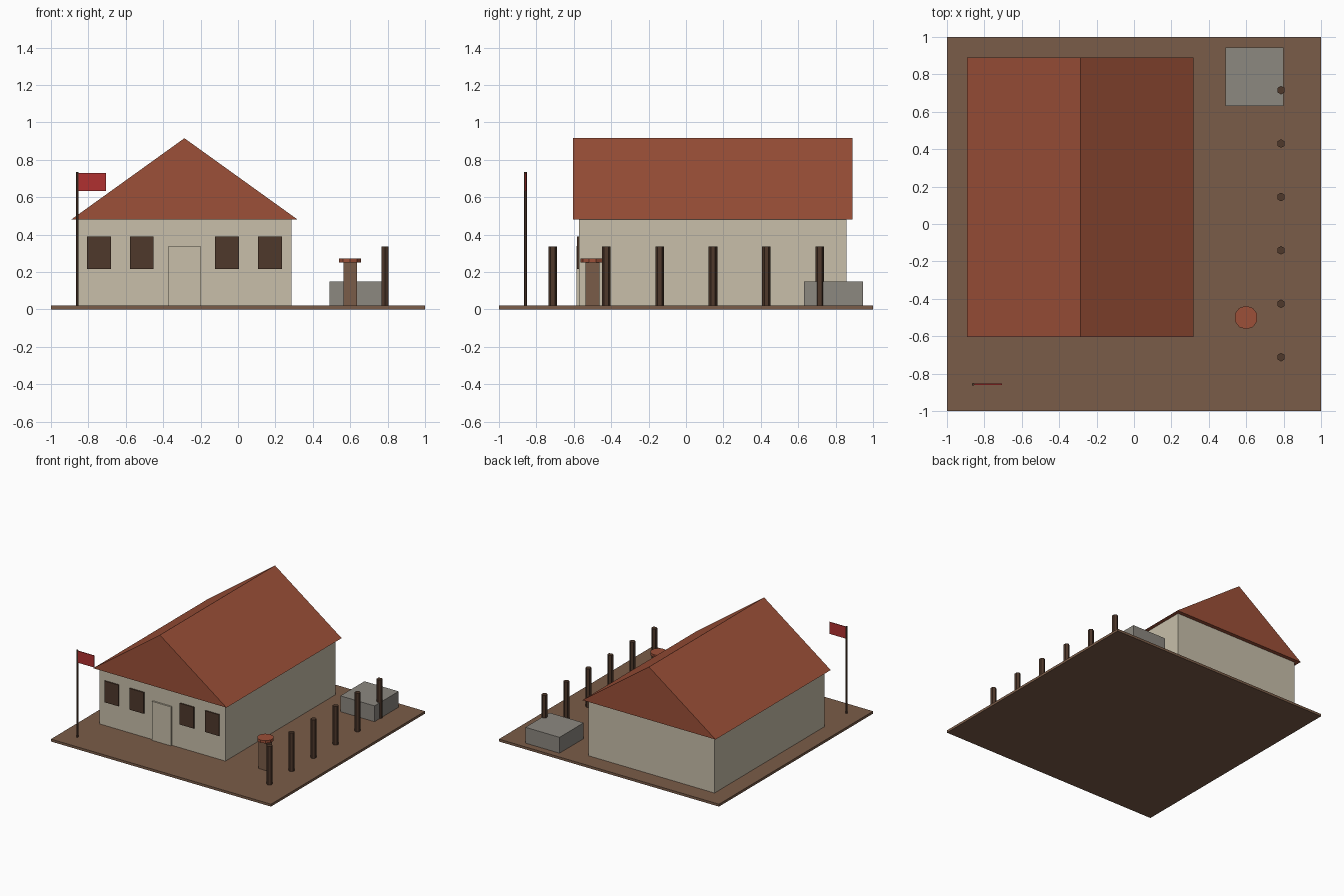
import bpy
import bmesh
from mathutils import Matrix, Vector

cube = bpy.data.objects.get("Cube")
if cube:
    bpy.data.objects.remove(cube, do_unlink=True)


def material(name, hex_code):
    """Flat material from an sRGB hex code, stored as linear values."""
    srgb = [int(hex_code[i:i + 2], 16) / 255 for i in (0, 2, 4)]
    linear = [c / 12.92 if c <= 0.04045 else ((c + 0.055) / 1.055) ** 2.4 for c in srgb]
    mat = bpy.data.materials.new(name)
    mat.use_nodes = True
    mat.diffuse_color = (*linear, 1)
    bsdf = next(n for n in mat.node_tree.nodes if n.type == "BSDF_PRINCIPLED")
    bsdf.inputs["Base Color"].default_value = (*linear, 1)
    bsdf.inputs["Roughness"].default_value = 0.9
    return mat


EARTH = material("earth_brown", "7A5C48")
PLASTER = material("cream_plaster", "C8BFAA")
TILE = material("terracotta", "9C5038")
WOOD = material("dark_wood", "4E382B")
STONE = material("grey_stone", "8C8880")
RED = material("flag_red", "B03030")


def finish(name, bm, mat):
    bmesh.ops.recalc_face_normals(bm, faces=bm.faces)
    mesh = bpy.data.meshes.new(name)
    bm.to_mesh(mesh)
    bm.free()
    mesh.materials.append(mat)
    obj = bpy.data.objects.new(name, mesh)
    bpy.context.collection.objects.link(obj)
    return obj


def box(name, low, high, mat):
    """Box between two opposite corners."""
    low, high = Vector(low), Vector(high)
    bm = bmesh.new()
    place = Matrix.Translation((low + high) / 2) @ Matrix.Diagonal((*(high - low), 1))
    bmesh.ops.create_cube(bm, size=1, matrix=place)
    return finish(name, bm, mat)


def post(name, x, y, bottom, top, radius, sides, mat):
    """Upright faceted cylinder."""
    bm = bmesh.new()
    bmesh.ops.create_cone(bm, cap_ends=True, segments=sides, radius1=radius, radius2=radius,
                          depth=top - bottom,
                          matrix=Matrix.Translation((x, y, (bottom + top) / 2)))
    return finish(name, bm, mat)


GROUND = 0.02
EAVES = 0.48
LEFT, RIGHT = -0.86, 0.287
FRONT, BACK = -0.573, 0.858
MIDDLE = (LEFT + RIGHT) / 2
OVERHANG = 0.032

# Ground slab and house walls
box("ground_slab", (-1, -1, 0), (1, 1, GROUND), EARTH)
box("house_walls", (LEFT, FRONT, GROUND), (RIGHT, BACK, EAVES), PLASTER)

# Gabled roof: a triangle extruded along the house
bm = bmesh.new()
profile = [(LEFT - OVERHANG, EAVES), (RIGHT + OVERHANG, EAVES), (MIDDLE, 0.915)]
gable = bm.faces.new([bm.verts.new((x, FRONT - OVERHANG, z)) for x, z in profile])
swept = bmesh.ops.extrude_face_region(bm, geom=[gable], use_keep_orig=True)
bmesh.ops.translate(bm, vec=(0, BACK - FRONT + 2 * OVERHANG, 0),
                    verts=[v for v in swept["geom"] if isinstance(v, bmesh.types.BMVert)])
finish("roof", bm, TILE)

# Door and the two pairs of windows, mirrored about the door
box("door", (MIDDLE - 0.086, FRONT - 0.013, GROUND), (MIDDLE + 0.086, FRONT, 0.34), PLASTER)
for offset in (-0.457, -0.228, 0.228, 0.457):
    x = MIDDLE + offset
    box("window", (x - 0.064, FRONT - 0.0095, 0.215), (x + 0.064, FRONT, 0.39), WOOD)

# Row of fence posts
for i in range(6):
    post("fence_post", 0.786, -0.712 + i * 0.2855, GROUND, 0.337, 0.023, 6, WOOD)

# Pedestal with a round cap
box("pedestal", (0.563, -0.537, GROUND), (0.635, -0.463, 0.25), EARTH)
post("pedestal_cap", 0.599, -0.5, 0.25, 0.272, 0.063, 10, TILE)

# Stone block
box("stone_block", (0.488, 0.632, GROUND), (0.798, 0.945, 0.15), STONE)

# Flagpole and flag
post("flagpole", -0.86, -0.857, GROUND, 0.735, 0.008, 6, WOOD)
box("flag", (-0.857, -0.86, 0.633), (-0.705, -0.854, 0.73), RED)
